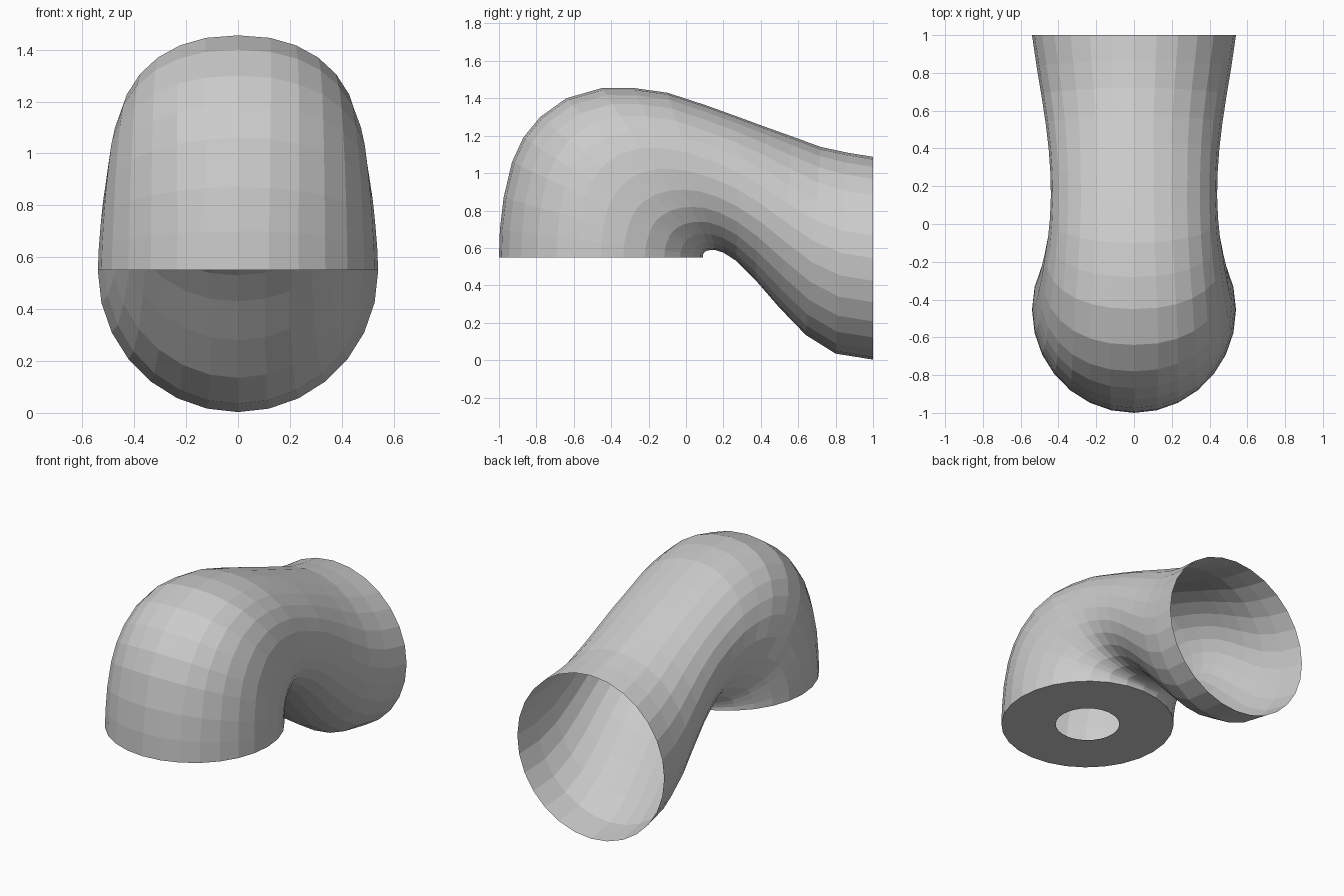
import bpy, bmesh, math

SIDES = 28
# cross-sections: outer point (y, z), inner point (y, z), half width, squareness
SECTIONS = [
    (-1.00, 0.55, 0.09, 0.550, 0.540, 2.0),
    (-0.995, 0.70, 0.09, 0.560, 0.537, 2.0),
    (-0.975, 0.87, 0.092, 0.567, 0.530, 2.05),
    (-0.93, 1.06, 0.096, 0.573, 0.520, 2.1),
    (-0.87, 1.19, 0.10, 0.578, 0.510, 2.15),
    (-0.78, 1.30, 0.105, 0.581, 0.500, 2.2),
    (-0.64, 1.40, 0.11, 0.584, 0.485, 2.25),
    (-0.45, 1.455, 0.12, 0.587, 0.470, 2.25),
    (-0.28, 1.455, 0.135, 0.589, 0.455, 2.2),
    (-0.10, 1.43, 0.16, 0.588, 0.445, 2.15),
    (0.10, 1.365, 0.20, 0.575, 0.440, 2.1),
    (0.28, 1.30, 0.27, 0.530, 0.443, 2.1),
    (0.43, 1.245, 0.37, 0.430, 0.452, 2.05),
    (0.57, 1.195, 0.50, 0.280, 0.468, 2.0),
    (0.72, 1.14, 0.64, 0.135, 0.490, 2.0),
    (0.86, 1.11, 0.80, 0.035, 0.515, 2.0),
    (1.00, 1.087, 1.00, 0.003, 0.540, 2.0),
]
HOLE_RADIUS = 0.2


def make_object(name, bm):
    bmesh.ops.recalc_face_normals(bm, faces=bm.faces)
    mesh = bpy.data.meshes.new(name)
    bm.to_mesh(mesh)
    bm.free()
    obj = bpy.data.objects.new(name, mesh)
    bpy.context.collection.objects.link(obj)
    return obj


def section_ring(bm, oy, oz, iy, iz, width, power):
    cy, cz = (oy + iy) / 2, (oz + iz) / 2
    ring = []
    for i in range(SIDES):
        a = 2 * math.pi * i / SIDES
        c, s = math.cos(a), math.sin(a)
        u = math.copysign(abs(c) ** (2 / power), c)
        v = math.copysign(abs(s) ** (2 / power), s)
        ring.append(bm.verts.new((width * v, cy + u * (oy - cy), cz + u * (oz - cz))))
    return ring


def bridge(bm, a, b):
    for i in range(SIDES):
        j = (i + 1) % SIDES
        bm.faces.new((a[i], a[j], b[j], b[i]))


# bent pipe shell with an open rear end, and the bottom plate with its hole
bm = bmesh.new()
rings = [section_ring(bm, *s) for s in SECTIONS]
for a, b in zip(rings, rings[1:]):
    bridge(bm, a, b)
hole = section_ring(bm, -0.455 - HOLE_RADIUS, 0.55, -0.455 + HOLE_RADIUS, 0.55, HOLE_RADIUS, 2)
bridge(bm, hole, rings[0])
make_object("bent_pipe", bm)
